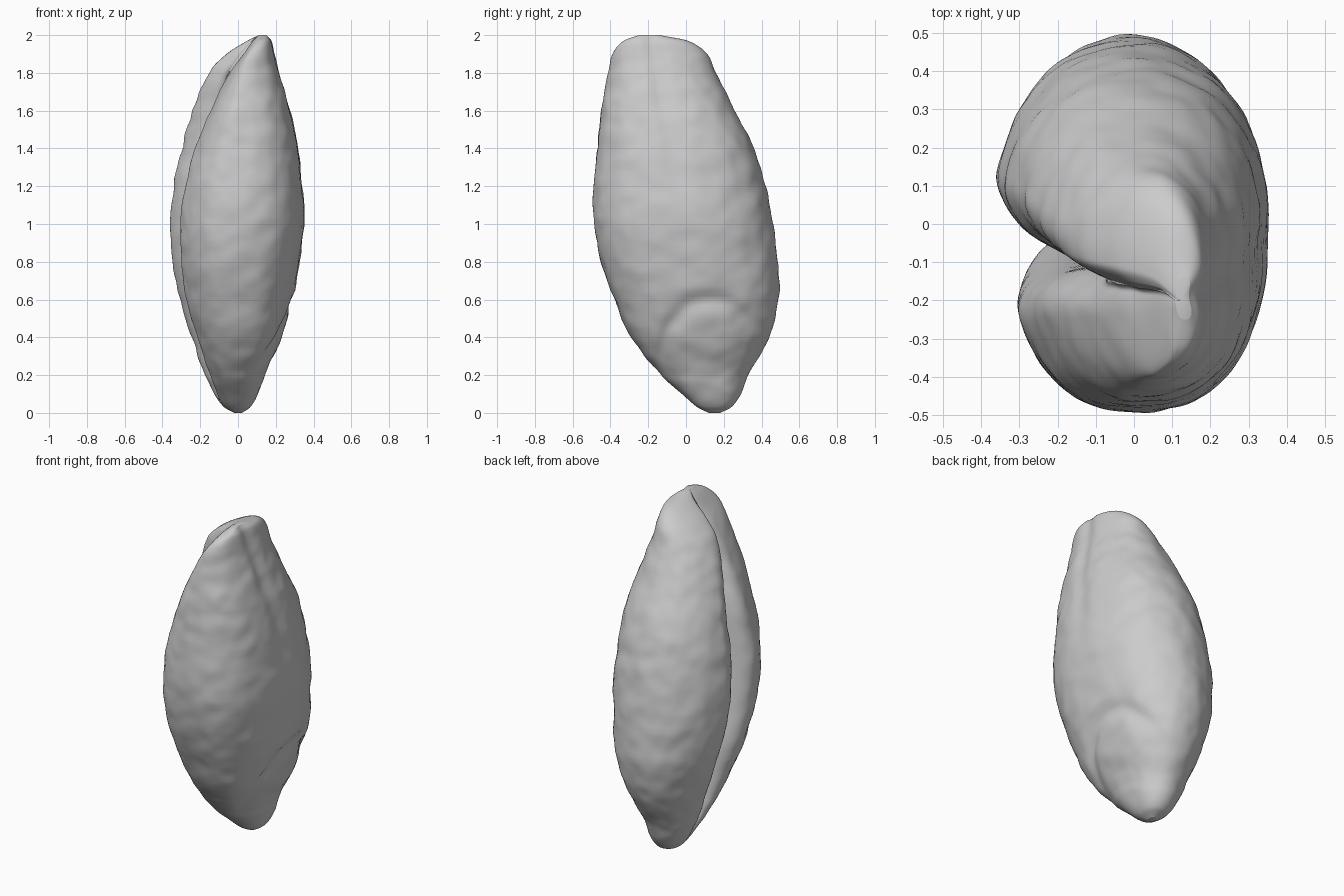
import bpy, bmesh, math
from mathutils import Vector, noise

cube = bpy.data.objects.get("Cube")
if cube:
    bpy.data.objects.remove(cube, do_unlink=True)

# Profile: height, rear lobe x, front lobe x, outer x, front y, rear y
PROFILE = [
    (0, -.02, -.02, .02, .12, .18),
    (.03, -.07, -.065, .065, .06, .24),
    (.1, -.12, -.11, .105, -.02, .29),
    (.2, -.17, -.15, .14, -.13, .33),
    (.4, -.24, -.22, .23, -.29, .44),
    (.6, -.3, -.28, .29, -.38, .49),
    (.8, -.34, -.305, .325, -.45, .485),
    (1, -.35, -.31, .35, -.485, .46),
    (1.2, -.335, -.285, .34, -.49, .42),
    (1.4, -.295, -.23, .32, -.47, .36),
    (1.6, -.24, -.145, .28, -.45, .26),
    (1.8, -.15, -.045, .22, -.41, .16),
    (1.9, -.06, .03, .195, -.39, .11),
    (1.97, .05, .08, .18, -.33, .01),
    (2, .11, .11, .16, -.25, -.14),
]
RINGS, SIDES = 110, 168


def slope(i, k):
    a, b = PROFILE[max(i - 1, 0)], PROFILE[min(i + 1, len(PROFILE) - 1)]
    return (b[k] - a[k]) / (b[0] - a[0])


def profile_at(z):
    """Smooth interpolation of every profile column at a height."""
    i = max(j for j in range(len(PROFILE) - 1) if PROFILE[j][0] <= z)
    a, b = PROFILE[i], PROFILE[i + 1]
    h = b[0] - a[0]
    t = (z - a[0]) / h
    rise = t * t * (3 - 2 * t)
    return [a[k] + (b[k] - a[k]) * rise
            + h * t * (1 - t) * ((1 - t) * slope(i, k) - t * slope(i + 1, k))
            for k in range(1, 6)]


def smooth(low, high, value):
    t = min(max((value - low) / (high - low), 0), 1)
    return t * t * (3 - 2 * t)


def bell(value, width):
    return math.exp(-(value / width) ** 2)


def rounded(value, power):
    return math.copysign(abs(value) ** power, value)


def surface_point(z, turn):
    rear_x, front_x, outer_x, front_y, rear_y = profile_at(z)
    mid_x, mid_y = (rear_x + outer_x) / 2, (front_y + rear_y) / 2
    half_y = (rear_y - front_y) / 2
    angle = turn + .5 * math.sin(turn)
    s = rounded(math.sin(angle), .84)
    # The front is fuller than the back
    c = rounded(math.cos(angle), 1 if s > 0 else .82)
    y = mid_y + half_y * s
    if c > 0:
        x = mid_x + (outer_x - mid_x) * c
        # Shallow furrow on the upper outer face
        furrow_y = -.16 + .18 * (1.85 - z)
        x -= .016 * smooth(1.05, 1.5, z) * bell(y - furrow_y, .045) * c
        # Germ patch low on the outer face, edged by a dent
        edge = ((y - .13) / .26) ** 2 + ((z - .27) / .33) ** 2
        x -= .024 * bell(edge - 1, .3) * c * smooth(.05, .3, z)
    else:
        # Two lobes folding into a deep crease that dies out at the top
        crease_y = mid_y - .09 * half_y * smooth(1.8, 1, z)
        side = smooth(-.15, .15, (y - crease_y) / half_y)
        lobe_x = front_x + (rear_x - front_x) * side
        x = mid_x + (lobe_x - mid_x) * 1.05 * -c
        near = max(0, 1 - abs(y - crease_y) / (.41 * half_y))
        fold = 1 - math.sqrt(1 - near * near)
        depth = .42 * smooth(.02, .3, z) * (1 - .75 * smooth(1.5, 1.9, z))
        x += depth * (outer_x - rear_x) * fold
        y -= .11 * half_y * fold
    # Fine lumps and wrinkles
    out = Vector((x - mid_x, y - mid_y, 0)).normalized()
    bump = noise.noise(Vector((x * 7, y * 7, z * 10))) * .006
    bump += noise.noise(Vector((x * 13, y * 13, z * 16))) * .005
    bump *= smooth(0, .2, z) * smooth(2, 1.8, z)
    return Vector((x, y, z)) + out * bump


# Loft the kernel from closed rings
bm = bmesh.new()
rings = []
for i in range(RINGS):
    z = 1 - math.cos(math.pi * i / (RINGS - 1))
    rings.append([bm.verts.new(surface_point(z, math.tau * j / SIDES))
                  for j in range(SIDES)])
for low, high in zip(rings, rings[1:]):
    for j in range(SIDES):
        k = (j + 1) % SIDES
        bm.faces.new((low[j], low[k], high[k], high[j]))
for ring in (rings[0], rings[-1]):
    middle = sum((v.co for v in ring), Vector()) / SIDES
    centre = bm.verts.new(middle)
    for j in range(SIDES):
        bm.faces.new((ring[j], ring[(j + 1) % SIDES], centre))
bmesh.ops.recalc_face_normals(bm, faces=bm.faces)
mesh = bpy.data.meshes.new("grain_kernel")
bm.to_mesh(mesh)
bm.free()
mesh.shade_smooth()

# Plain grey husk
husk = bpy.data.materials.new("pale_grey")
husk.use_nodes = True
colour = (.6, .6, .6, 1)
husk.diffuse_color = colour
husk.node_tree.nodes["Principled BSDF"].inputs["Base Color"].default_value = colour
mesh.materials.append(husk)
kernel = bpy.data.objects.new("grain_kernel", mesh)
bpy.context.collection.objects.link(kernel)
